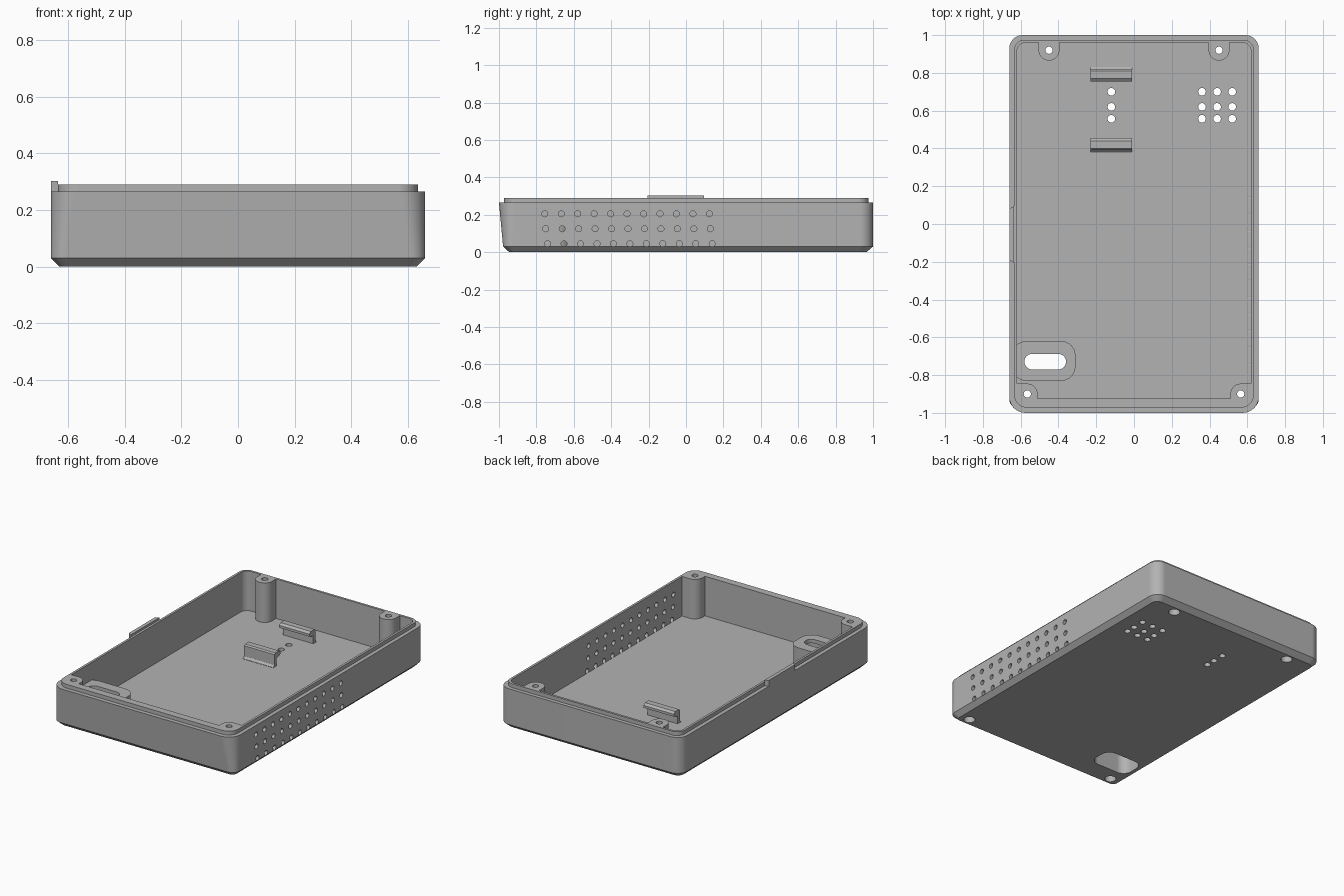
import bpy, bmesh, math
from mathutils import Vector

if "Cube" in bpy.data.objects:
    bpy.data.objects.remove(bpy.data.objects["Cube"], do_unlink=True)

GREY = (0.45, 0.45, 0.45, 1)
grey = bpy.data.materials.new("grey_plastic")
grey.use_nodes = True
grey.diffuse_color = GREY
grey.node_tree.nodes["Principled BSDF"].inputs["Base Color"].default_value = GREY


def outline(x0, x1, y0, y1, r_front, r_back, z, seg=8):
    """Rounded rectangle as a list of points."""
    pts = []
    corners = [(x1, y1, -1, -1, r_back), (x0, y1, 1, -1, r_back),
               (x0, y0, 1, 1, r_front), (x1, y0, -1, 1, r_front)]
    for k, (x, y, sx, sy, r) in enumerate(corners):
        for i in range(seg + 1):
            a = math.pi / 2 * (k + i / seg)
            pts.append(Vector((x + sx * r + r * math.cos(a), y + sy * r + r * math.sin(a), z)))
    return pts


def loft(bm, rings):
    """Skin closed rings and cap both ends."""
    loops = [[bm.verts.new(p) for p in ring] for ring in rings]
    n = len(loops[0])
    for a, b in zip(loops, loops[1:]):
        for i in range(n):
            j = (i + 1) % n
            bm.faces.new((a[i], a[j], b[j], b[i]))
    bm.faces.new(loops[0][::-1])
    bm.faces.new(loops[-1])


def make(name, *solids):
    bm = bmesh.new()
    for rings in solids:
        loft(bm, rings)
    bmesh.ops.recalc_face_normals(bm, faces=bm.faces)
    mesh = bpy.data.meshes.new(name)
    bm.to_mesh(mesh)
    bm.free()
    mesh.materials.append(grey)
    ob = bpy.data.objects.new(name, mesh)
    bpy.context.collection.objects.link(ob)
    return ob


def cut(target, cutter):
    """Subtract the cutter and discard it."""
    mod = target.modifiers.new("cut", "BOOLEAN")
    mod.operation = "DIFFERENCE"
    mod.solver = "EXACT"
    mod.object = cutter
    bpy.context.view_layer.objects.active = target
    bpy.ops.object.modifier_apply(modifier=mod.name)
    bpy.data.objects.remove(cutter, do_unlink=True)


def box(x0, x1, y0, y1, z0, z1, r):
    return [outline(x0, x1, y0, y1, r, r, z) for z in (z0, z1)]


def rod(x, y, r, z0, z1):
    return box(x - r, x + r, y - r, y + r, z0, z1, r)


def side_rod(y, z, r, x0, x1, n=20):
    return [[Vector((x, y + r * math.cos(2 * math.pi * i / n), z + r * math.sin(2 * math.pi * i / n)))
             for i in range(n)] for x in (x0, x1)]


# Outer body: chamfered base, leaning front, stepped lip
FLOOR, RIM, LIP = 0.03, 0.265, 0.29
case = make("case_shell", [
    outline(-0.63, 0.63, -0.945, 0.965, 0.03, 0.04, 0),
    outline(-0.66, 0.66, -0.978, 1.0, 0.05, 0.07, FLOOR),
    outline(-0.66, 0.66, -1.0, 1.0, 0.085, 0.07, RIM),
    outline(-0.635, 0.635, -0.973, 0.975, 0.07, 0.055, RIM),
    outline(-0.635, 0.635, -0.973, 0.975, 0.07, 0.055, LIP)])

# Cavity, leaving the screw posts and the slot housing standing
cavity = make("cavity_cutter", box(-0.62, 0.62, -0.925, 0.96, FLOOR, 0.4, 0.045))
posts = []
for s in (-1, 1):
    x = s * 0.45
    posts.append(box(x - 0.055, x + 0.055, 0.865, 1.1, -0.1, 0.5, 0.054))
    a, b = sorted((s * 0.51, s * 0.75))
    posts.append(box(a, b, -1.1, -0.845, -0.1, 0.5, 0.055))
cut(cavity, make("post_cutter", *posts))
cut(cavity, make("housing_cutter", box(-0.645, -0.31, -0.83, -0.62, -0.1, 0.175, 0.075)))
cut(case, cavity)

# Screw holes, floor vents, cable slot and side vents
screws = [(-0.45, 0.92), (0.45, 0.92), (-0.565, -0.9), (0.565, -0.9)]
holes = [rod(x, y, 0.019, -0.1, 0.5) for x, y in screws]
for x in (-0.12, 0.36, 0.44, 0.52):
    holes += [rod(x, y, 0.02, -0.1, 0.1) for y in (0.7, 0.62, 0.557)]
holes.append(box(-0.58, -0.36, -0.77, -0.688, -0.1, 0.3, 0.04))
for z, start in ((0.205, -0.755), (0.125, -0.75), (0.045, -0.74)):
    holes += [side_rod(start + 0.088 * i, z, 0.016, 0.6, 0.7) for i in range(11)]
cut(case, make("hole_cutter", *holes))

# Recesses under the posts and the slot housing
recesses = [rod(x, y, 0.035, -0.1, 0.2) for x, y in screws]
recesses.append(box(-0.605, -0.33, -0.81, -0.64, -0.1, 0.15, 0.06))
cut(case, make("recess_cutter", *recesses))

# Facing snap clips on the floor
MID = 0.605
profile = [(0.225, 0.02), (0.225, 0.032), (0.217, 0.037), (0.212, 0.045), (0.212, 0.112),
           (0.204, 0.12), (0.165, 0.12), (0.15, 0.108), (0.15, 0.092), (0.19, 0.08), (0.19, 0.02)]
parts = [case]
for name, s in (("back_clip", 1), ("front_clip", -1)):
    parts.append(make(name, [[Vector((x, MID + s * y, z)) for y, z in profile] for x in (-0.23, -0.01)]))

# Raised tab on the side rim
tab = [(-0.66, -0.19), (-0.636, -0.205), (-0.636, 0.095), (-0.66, 0.08)]
parts.append(make("side_tab", [[Vector((x, y, z)) for x, y in tab] for z in (RIM - 0.005, 0.303)]))

# Smooth curves, crisp edges
for ob in parts:
    bpy.ops.object.select_all(action="DESELECT")
    ob.select_set(True)
    bpy.context.view_layer.objects.active = ob
    bpy.ops.object.shade_smooth_by_angle(angle=math.radians(30))
    ob.modifiers.new("even_normals", "WEIGHTED_NORMAL").keep_sharp = True
